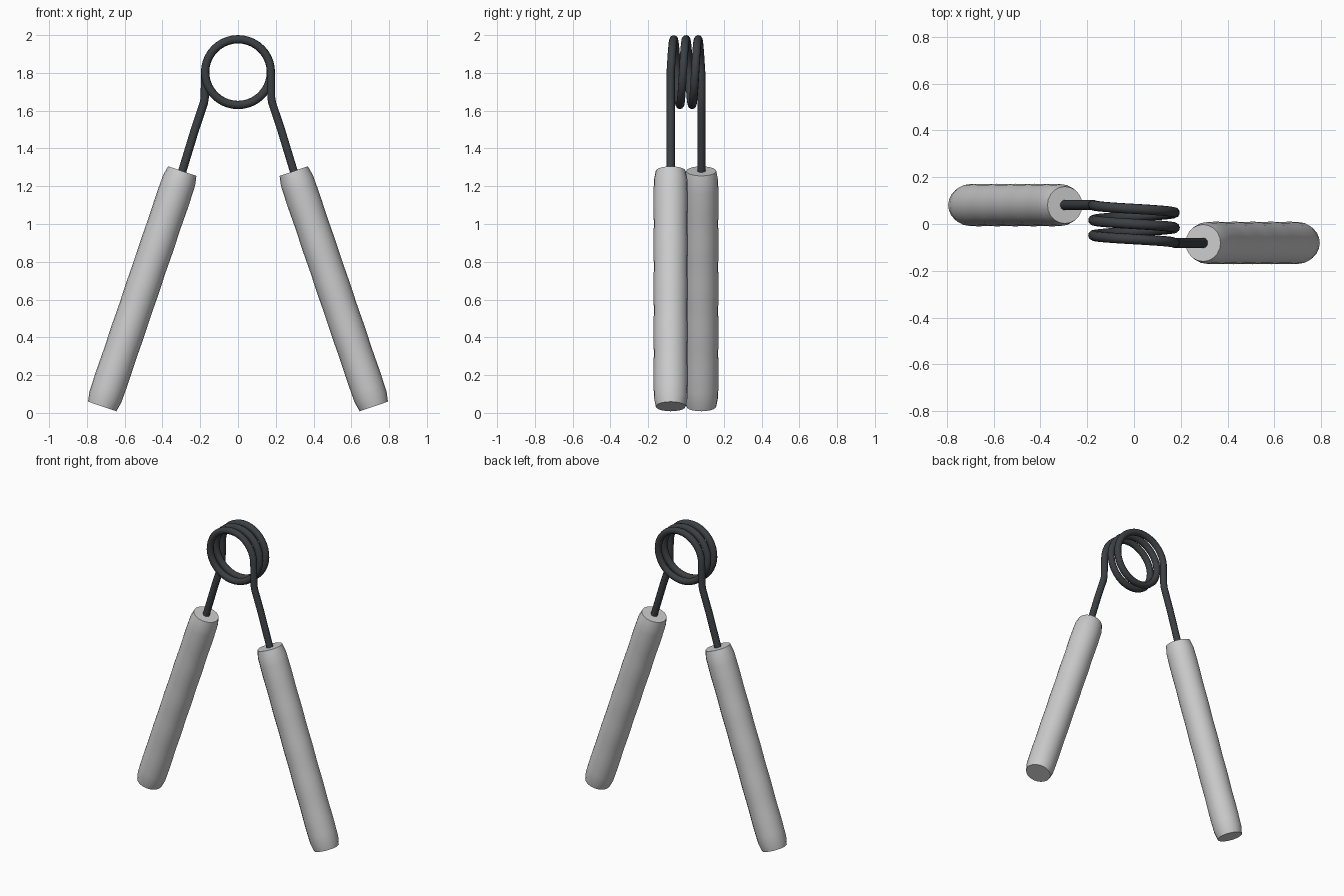
import bpy, bmesh
from math import sin, cos, pi
from mathutils import Vector

if "Cube" in bpy.data.objects:
    bpy.data.objects.remove(bpy.data.objects["Cube"])

TURNS, COIL_R, WIRE_R, OFFSET = 2.5, 0.174, 0.022, 0.081
CENTER_Z = 1.804
TOP, BOTTOM = Vector((0.295, -OFFSET, 1.28)), Vector((0.719, -OFFSET, 0.034))

dark = bpy.data.materials.new("dark_steel")
dark.diffuse_color = (0.045, 0.05, 0.056, 1)
dark.use_nodes = True
dark.node_tree.nodes["Principled BSDF"].inputs["Base Color"].default_value = dark.diffuse_color


def turned(p):
    """Half turn about the z axis."""
    return Vector((-p[0], -p[1], p[2]))


# Spring wire: leg, coil of two and a half turns, opposite leg
axis = (BOTTOM - TOP).normalized()
leg = [TOP + axis * 0.1, TOP, Vector((0.228, -OFFSET, 1.50)),
       Vector((0.181, -OFFSET, 1.64)), Vector((0.176, -OFFSET, 1.67))]
steps = 100
coil = []
for i in range(steps + 1):
    t = i / steps
    a = 2 * pi * TURNS * t
    coil.append(Vector((COIL_R * cos(a), OFFSET * (2 * t - 1), CENTER_Z + COIL_R * sin(a))))
path = leg + coil + [turned(p) for p in reversed(leg)]

curve = bpy.data.curves.new("spring_wire", 'CURVE')
curve.dimensions = '3D'
curve.bevel_depth = WIRE_R
curve.bevel_resolution = 3
curve.use_fill_caps = True
spline = curve.splines.new('POLY')
spline.points.add(len(path) - 1)
for pt, co in zip(spline.points, path):
    pt.co = (*co, 1)
curve.materials.append(dark)
wire = bpy.data.objects.new("spring_wire", curve)
bpy.context.collection.objects.link(wire)


# Handles: lathed grip with tapered ends and very shallow finger waves
def handle(name, top, bottom, sides=20):
    length = (bottom - top).length
    profile = [(0, 0.079), (0.05, 0.089)]
    for i in range(1, 24):
        t = i / 24
        profile.append((0.05 + t * (length - 0.1), 0.0895 + 0.0015 * sin(5 * pi * t) ** 2))
    profile += [(length - 0.05, 0.089), (length, 0.079)]

    bm = bmesh.new()
    rings = [[bm.verts.new((r * cos(2 * pi * k / sides), r * sin(2 * pi * k / sides), d))
              for k in range(sides)] for d, r in profile]
    for a, b in zip(rings, rings[1:]):
        for k in range(sides):
            n = (k + 1) % sides
            bm.faces.new((a[k], a[n], b[n], b[k]))
    bm.faces.new(rings[0][::-1])
    bm.faces.new(rings[-1])
    mesh = bpy.data.meshes.new(name)
    bm.to_mesh(mesh)
    bm.free()
    ob = bpy.data.objects.new(name, mesh)
    ob.location = top
    ob.rotation_euler = (bottom - top).to_track_quat('Z', 'Y').to_euler()
    bpy.context.collection.objects.link(ob)
    bpy.ops.object.select_all(action='DESELECT')
    ob.select_set(True)
    bpy.context.view_layer.objects.active = ob
    bpy.ops.object.shade_smooth_by_angle(angle=0.4)


handle("right_handle", TOP, BOTTOM)
handle("left_handle", turned(TOP), turned(BOTTOM))
